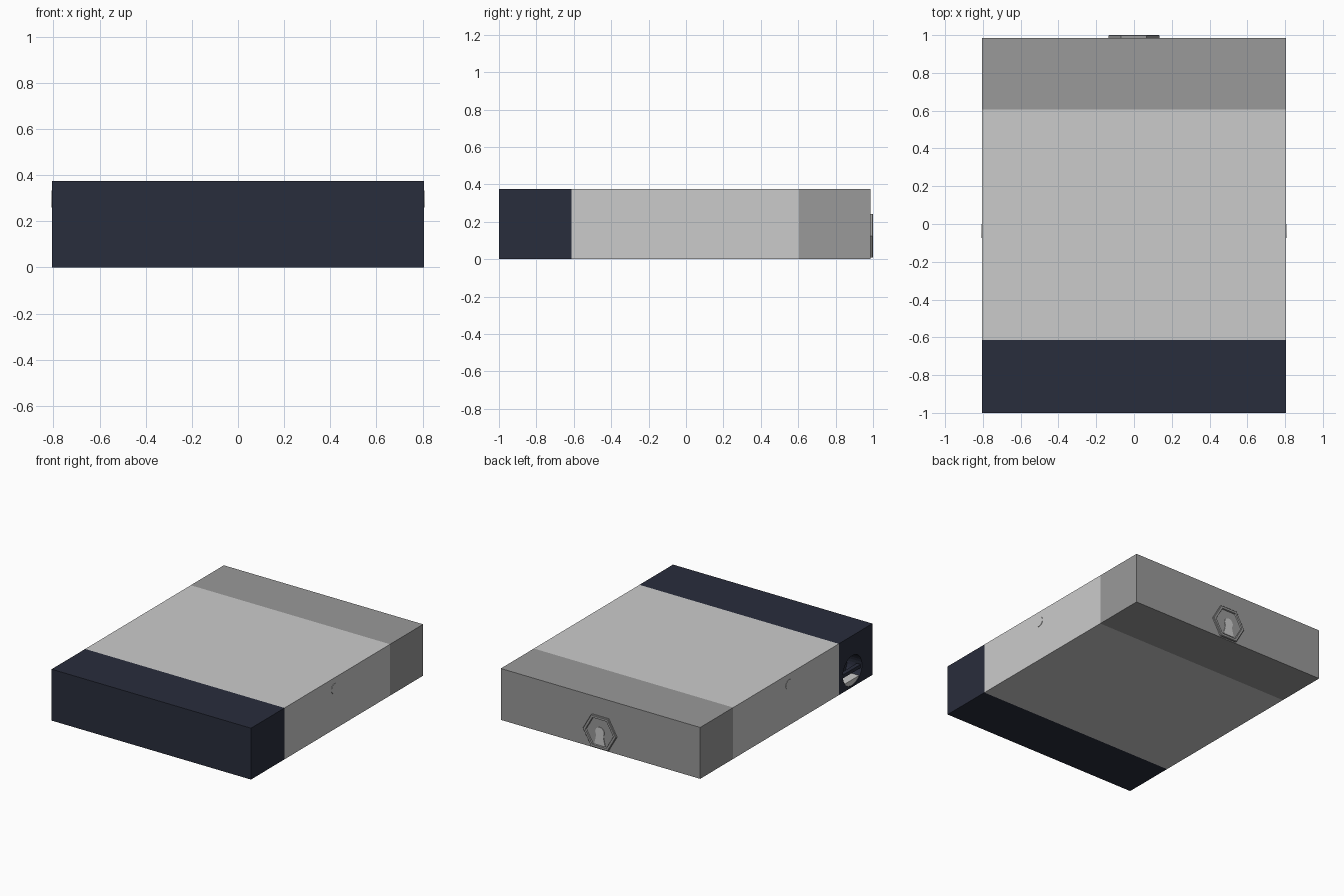
import bpy, bmesh
from math import cos, sin, pi

if "Cube" in bpy.data.objects:
    bpy.data.objects.remove(bpy.data.objects["Cube"])

W, H = 0.805, 0.375
BACK = 0.986


def material(name, rgb):
    m = bpy.data.materials.new(name)
    m.diffuse_color = (*rgb, 1)
    m.use_nodes = True
    m.node_tree.nodes["Principled BSDF"].inputs["Base Color"].default_value = m.diffuse_color
    return m


navy = material("navy", (0.022, 0.026, 0.045))
dark = material("dark_grey", (0.32, 0.32, 0.32))
pale = material("light_grey", (0.8, 0.8, 0.8))


def finish(bm, name, mat):
    bmesh.ops.recalc_face_normals(bm, faces=bm.faces)
    me = bpy.data.meshes.new(name)
    bm.to_mesh(me)
    bm.free()
    ob = bpy.data.objects.new(name, me)
    bpy.context.collection.objects.link(ob)
    me.materials.append(mat)
    return ob


def prism(name, outline, direction, mat):
    """Extrude a closed outline of 3D points along a direction."""
    bm = bmesh.new()
    face = bm.faces.new([bm.verts.new(p) for p in outline])
    ext = bmesh.ops.extrude_face_region(bm, geom=[face], use_keep_orig=True)
    verts = [g for g in ext["geom"] if isinstance(g, bmesh.types.BMVert)]
    bmesh.ops.translate(bm, verts=verts, vec=direction)
    return finish(bm, name, mat)


def block(name, y0, y1, mat):
    pts = [(-W, y0, 0), (W, y0, 0), (W, y0, H), (-W, y0, H)]
    return prism(name, pts, (0, y1 - y0, 0), mat)


def open_joints(ob, joints):
    """Remove the hidden faces where two sections meet."""
    bm = bmesh.new()
    bm.from_mesh(ob.data)
    hidden = [f for f in bm.faces
              if all(any(abs(v.co.y - j) < 1e-4 for j in joints) for v in f.verts)
              and abs(f.normal.y) > 0.9]
    bmesh.ops.delete(bm, geom=hidden, context='FACES')
    bm.to_mesh(ob.data)
    bm.free()


def circle_yz(x, cy, cz, r, n, a0=0.0, a1=2 * pi):
    return [(x, cy + r * cos(a0 + (a1 - a0) * i / n), cz + r * sin(a0 + (a1 - a0) * i / n))
            for i in range(n)]


# Three flush sections of the case
front = block("front_section", -1.0, -0.613, navy)
middle = block("middle_section", -0.613, 0.605, pale)
rear = block("rear_section", 0.605, BACK, dark)

# Round socket in the left side of the front section
cutter = prism("socket_cutter", circle_yz(-W - 0.05, -0.77, 0.12, 0.11, 32), (0.17, 0, 0), navy)
cutter.hide_render = True
mod = front.modifiers.new("socket", 'BOOLEAN')
mod.operation, mod.solver, mod.object = 'DIFFERENCE', 'EXACT', cutter
bpy.context.view_layer.objects.active = front
bpy.ops.object.modifier_apply(modifier=mod.name)
bpy.data.objects.remove(cutter)

open_joints(front, [-0.613])
open_joints(middle, [-0.613, 0.605])
open_joints(rear, [0.605])

# Cross bar and pale floor inside the socket
bar = [(-W + 0.005, y, z) for y, z in
       ((-0.872, 0.1), (-0.668, 0.1), (-0.668, 0.125), (-0.872, 0.125))]
prism("socket_bar", bar, (0.03, 0, 0), navy)
floor = [(-W + 0.005, -0.77 + 0.109 * cos(a), 0.12 + 0.109 * sin(a))
         for a in [pi * (1.22 + 0.56 * i / 12) for i in range(13)]]
prism("socket_floor", floor, (0.11, 0, 0), pale)

# Thin round buttons on both sides
for side, label in ((-1, "left"), (1, "right")):
    prism(label + "_button", circle_yz(side * W, -0.037, 0.297, 0.037, 32),
          (side * 0.003, 0, 0), pale)

# Hexagonal lock plate on the back: raised rim, sunken plate, keyhole
CZ = 0.125


def hexagon(r, y):
    return [(r * cos(i * pi / 3), y, CZ + r * sin(i * pi / 3)) for i in range(6)]


bm = bmesh.new()
rings = [[bm.verts.new(p) for p in hexagon(r, y)] for r, y in
         ((0.135, BACK), (0.135, 0.997), (0.131, 1.0), (0.113, 1.0), (0.109, 0.992))]
for a, b in zip(rings, rings[1:]):
    for i in range(6):
        j = (i + 1) % 6
        bm.faces.new((a[i], a[j], b[j], b[i]))
bm.faces.new(rings[-1])
finish(bm, "lock_plate", dark)

head = [(0.036 * cos(a), 0.128 + 0.036 * sin(a))
        for a in [pi * (-0.2 + 1.4 * i / 14) for i in range(15)]]
keyhole = head + [(-0.03, 0.095), (-0.044, 0.034), (0.044, 0.034), (0.03, 0.095)]
prism("keyhole", [(x, 0.991, z) for x, z in keyhole], (0, 0.005, 0), pale)
